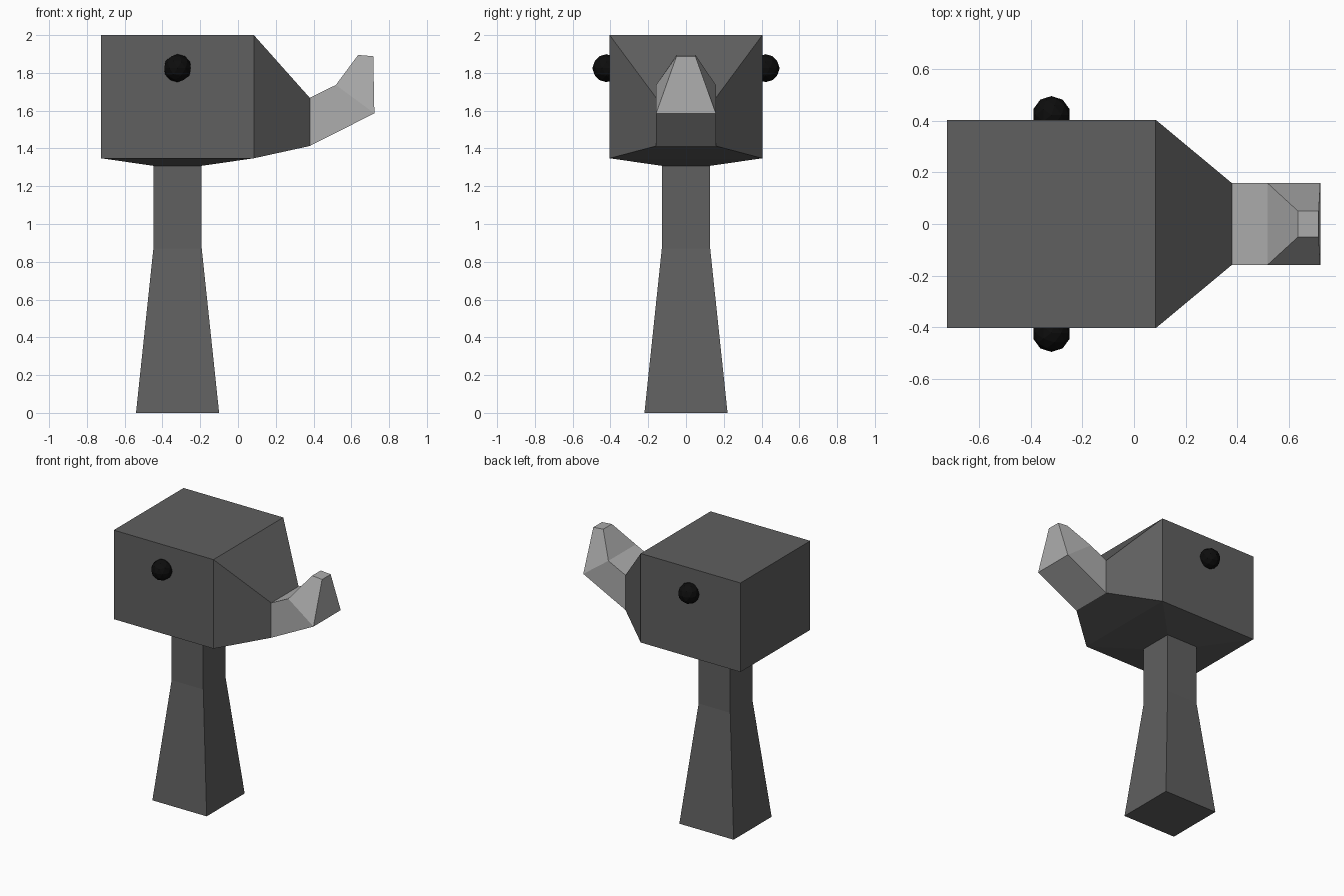
import bpy, bmesh
from mathutils import Vector

if "Cube" in bpy.data.objects:
    bpy.data.objects.remove(bpy.data.objects["Cube"])


def material(name, v):
    m = bpy.data.materials.new(name)
    m.diffuse_color = (v, v, v, 1)
    m.use_nodes = True
    m.node_tree.nodes["Principled BSDF"].inputs["Base Color"].default_value = m.diffuse_color
    return m


def loft(name, rings, mat, cap_start=True, cap_end=True, skip=()):
    """Skin matching rings of four points; skip holds (band, side) openings."""
    bm = bmesh.new()
    loops = [[bm.verts.new(p) for p in ring] for ring in rings]
    for i in range(len(loops) - 1):
        a, b = loops[i], loops[i + 1]
        for j in range(4):
            k = (j + 1) % 4
            if (i, j) not in skip:
                bm.faces.new((a[j], a[k], b[k], b[j]))
    if cap_start:
        bm.faces.new(loops[0][::-1])
    if cap_end:
        bm.faces.new(loops[-1])
    bmesh.ops.recalc_face_normals(bm, faces=bm.faces)
    me = bpy.data.meshes.new(name)
    bm.to_mesh(me)
    bm.free()
    me.materials.append(mat)
    ob = bpy.data.objects.new(name, me)
    bpy.context.collection.objects.link(ob)
    return ob


def level(z, h, x=-0.32):
    """Horizontal square of half-size h."""
    return [(x - h, -h, z), (x + h, -h, z), (x + h, h, z), (x - h, h, z)]


def upright(low, high, w_low, w_high):
    """Cross-section across y from a low to a high (x, z) point."""
    (xl, zl), (xh, zh) = low, high
    return [(xl, -w_low, zl), (xl, w_low, zl), (xh, w_high, zh), (xh, -w_high, zh)]


dark = material("dark_grey", 0.115)
light = material("light_grey", 0.42)
black = material("black", 0.004)

# Neck and head in one skin, left open where the snout joins
loft("neck_and_head",
     [level(0, 0.22), level(0.87, 0.128), level(1.308, 0.128),
      level(1.348, 0.404), level(2.0, 0.404)],
     dark, skip={(3, 1)})

# Snout tapering from the head to the beak
snout_end = upright((0.38, 1.413), (0.38, 1.668), 0.158, 0.158)
loft("snout", [upright((0.084, 1.348), (0.084, 2.0), 0.404, 0.404), snout_end],
     dark, cap_start=False, cap_end=False)

# Upturned beak
loft("beak", [snout_end,
              upright((0.722, 1.586), (0.518, 1.736), 0.158, 0.158),
              upright((0.716, 1.888), (0.636, 1.895), 0.05, 0.05)],
     light, cap_start=False)

# Eyes
for side, name in ((-1, "eye_right"), (1, "eye_left")):
    bpy.ops.mesh.primitive_ico_sphere_add(
        subdivisions=2, radius=0.074, location=(-0.32, side * 0.422, 1.825))
    eye = bpy.context.object
    eye.name = name
    eye.data.materials.append(black)
